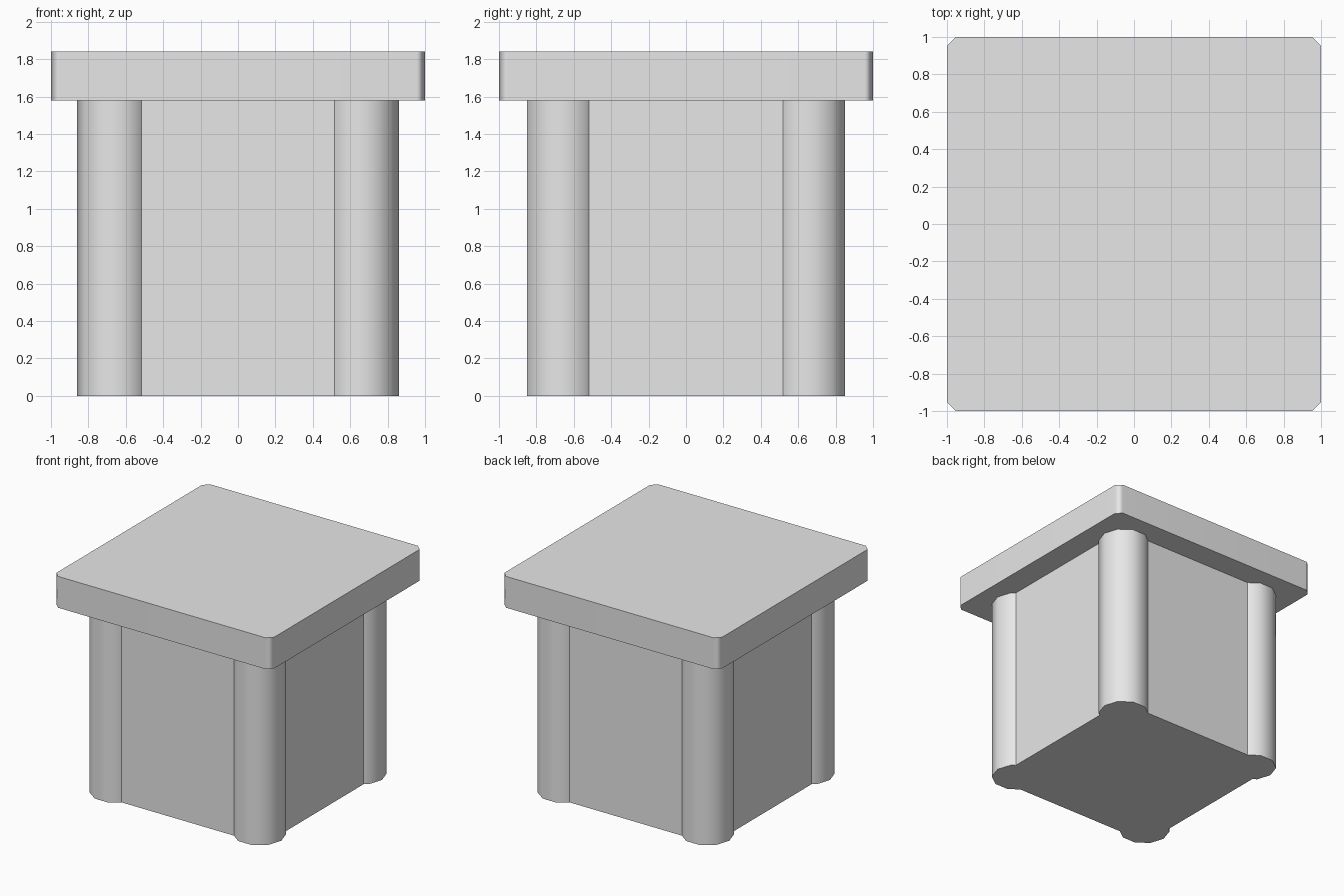
import bpy
import bmesh
import math

default = bpy.data.objects.get("Cube")
if default:
    bpy.data.objects.remove(default, do_unlink=True)

# One plain grey material
grey = bpy.data.materials.new("light_grey")
grey.use_nodes = True
colour = (0.8, 0.8, 0.8, 1)
grey.diffuse_color = colour
grey.node_tree.nodes["Principled BSDF"].inputs["Base Color"].default_value = colour

LEG_TOP = 1.58
SLAB_TOP = 1.84


def prism(name, outline, z0, z1, centre=(0, 0), smooth=False):
    """Upright solid raised from a flat outline."""
    bm = bmesh.new()
    base = bm.faces.new([bm.verts.new((x, y, z0)) for x, y in outline])
    raised = bmesh.ops.extrude_face_region(bm, geom=[base], use_keep_orig=True)
    top = [v for v in raised["geom"] if isinstance(v, bmesh.types.BMVert)]
    bmesh.ops.translate(bm, verts=top, vec=(0, 0, z1 - z0))
    bmesh.ops.recalc_face_normals(bm, faces=bm.faces[:])
    mesh = bpy.data.meshes.new(name)
    bm.to_mesh(mesh)
    bm.free()
    mesh.materials.append(grey)
    obj = bpy.data.objects.new(name, mesh)
    obj.location = (*centre, 0)
    bpy.context.collection.objects.link(obj)
    if smooth:
        bpy.ops.object.select_all(action="DESELECT")
        obj.select_set(True)
        bpy.context.view_layer.objects.active = obj
        bpy.ops.object.shade_smooth_by_angle(angle=math.radians(50))
    return obj


def square(half):
    return [(-half, -half), (half, -half), (half, half), (-half, half)]


def chamfered_square(half, cut):
    points = []
    for x, y in square(half):
        pair = [(x, y - math.copysign(cut, y)), (x - math.copysign(cut, x), y)]
        points += pair if x * y > 0 else pair[::-1]
    return points


# Central block
prism("body", square(0.79), 0, LEG_TOP)

# Ten-sided corner columns
SIDES = 10
ring = [(0.2 * math.cos(math.tau * i / SIDES), 0.2 * math.sin(math.tau * i / SIDES))
        for i in range(SIDES)]
for side, sx in (("left", 1), ("right", -1)):
    for end, sy in (("front", -1), ("back", 1)):
        prism(f"{end}_{side}_column", ring, 0, LEG_TOP, (0.66 * sx, 0.66 * sy), True)

# Overhanging top slab with softened corners
slab = prism("top_slab", chamfered_square(1.0, 0.046), LEG_TOP, SLAB_TOP, smooth=True)
weighted = slab.modifiers.new("flat_sides", "WEIGHTED_NORMAL")
weighted.keep_sharp = True
